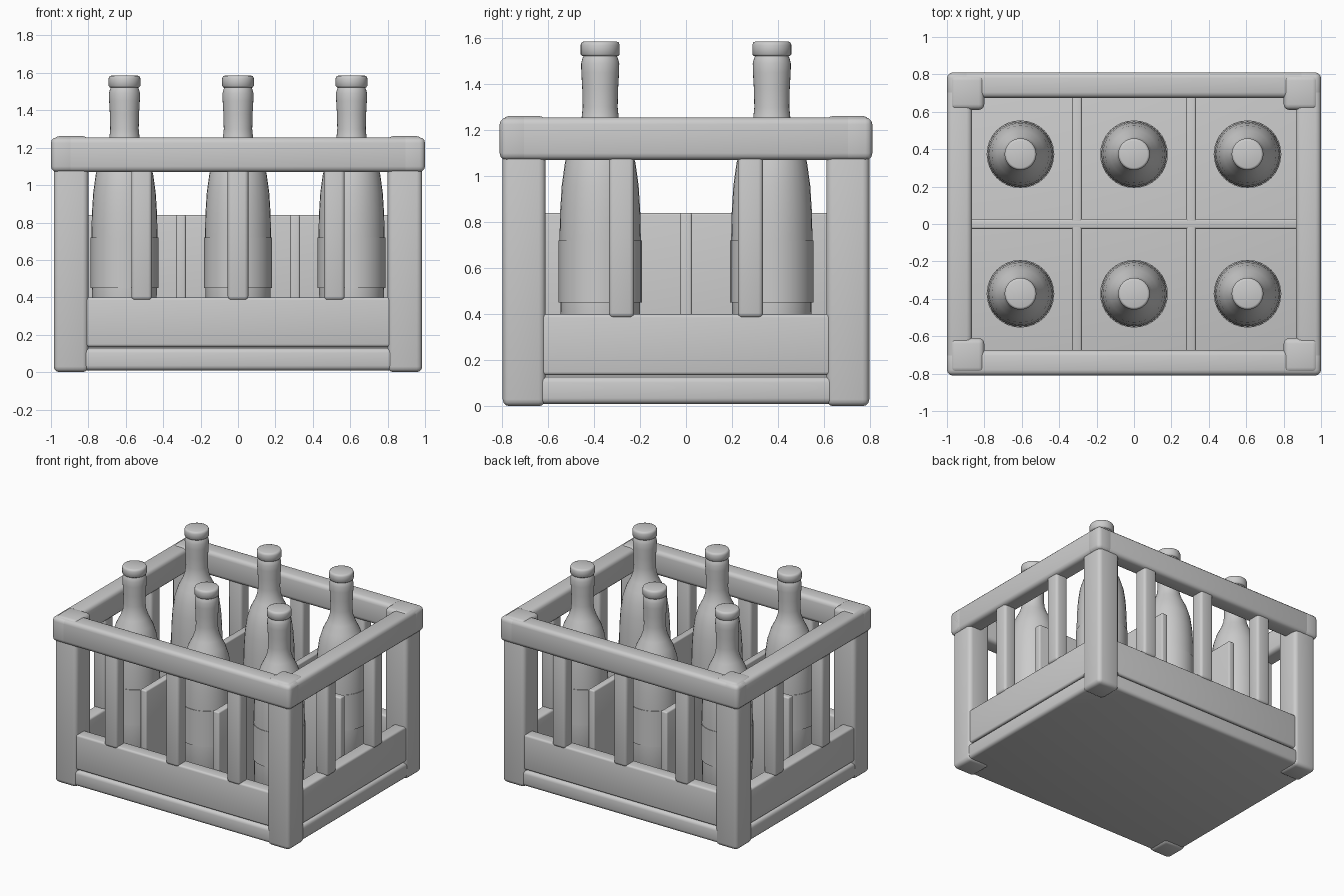
import bpy
import math
from mathutils import Vector

cube = bpy.data.objects.get("Cube")
if cube:
    bpy.data.objects.remove(cube, do_unlink=True)

grey = bpy.data.materials.new("light_grey")
grey.use_nodes = True
grey.diffuse_color = (0.6, 0.6, 0.6, 1)
grey.node_tree.nodes["Principled BSDF"].inputs["Base Color"].default_value = (0.6, 0.6, 0.6, 1)


def finish(obj, name, angle=35):
    obj.name = name
    obj.data.materials.append(grey)
    bpy.ops.object.shade_smooth_by_angle(angle=math.radians(angle))
    return obj


def block(name, low, high, bevel):
    """Rounded box between two opposite corners."""
    low, high = Vector(low), Vector(high)
    bpy.ops.mesh.primitive_cube_add(size=1, location=(low + high) / 2)
    obj = bpy.context.object
    obj.scale = high - low
    bpy.ops.object.transform_apply(location=False, rotation=False, scale=True)
    mod = obj.modifiers.new("rounding", "BEVEL")
    mod.width = bevel
    mod.segments = 3
    bpy.ops.object.modifier_apply(modifier=mod.name)
    return finish(obj, name)


def mirrored_block(name, low, high, bevel, axis):
    """Rounded box plus its mirror image across x (0) or y (1)."""
    block(name, low, high, bevel)
    a, b = list(low), list(high)
    a[axis], b[axis] = -high[axis], -low[axis]
    block(name + "_opposite", a, b, bevel)


def lathe(name, profile, x, y, angle, sides=32):
    """Revolve (radius, height) points around a vertical axis."""
    verts, faces = [], []
    for r, z in profile:
        for i in range(sides):
            t = math.tau * i / sides
            verts.append((r * math.cos(t), r * math.sin(t), z))
    for k in range(len(profile) - 1):
        for i in range(sides):
            j = (i + 1) % sides
            a, b = k * sides, (k + 1) * sides
            faces.append((a + i, a + j, b + j, b + i))
    faces.append(tuple(reversed(range(sides))))
    faces.append(tuple(range(len(verts) - sides, len(verts))))
    mesh = bpy.data.meshes.new(name)
    mesh.from_pydata(verts, [], faces)
    obj = bpy.data.objects.new(name, mesh)
    bpy.context.collection.objects.link(obj)
    obj.location = (x, y, 0)
    bpy.ops.object.select_all(action="DESELECT")
    obj.select_set(True)
    bpy.context.view_layer.objects.active = obj
    return finish(obj, name, angle)


# Crate base and low walls, with a shallow groove between them
block("base", (-0.98, -0.79, 0.01), (0.98, 0.79, 0.128), 0.025)
block("floor", (-0.95, -0.76, 0.1), (0.95, 0.76, 0.145), 0.005)
mirrored_block("long_wall", (-0.96, -0.785, 0.135), (0.96, -0.69, 0.4), 0.015, 1)
mirrored_block("short_wall", (0.88, -0.77, 0.135), (0.975, 0.77, 0.4), 0.015, 0)

# Corner posts
for side in (-1, 1):
    x0, x1 = sorted((side * 0.8, side * 0.985))
    mirrored_block("corner_post", (x0, -0.797, 0), (x1, -0.61, 1.262), 0.03, 1)

# Top rim
mirrored_block("long_rim", (-1, -0.81, 1.07), (1, -0.674, 1.255), 0.03, 1)
mirrored_block("short_rim", (0.865, -0.81, 1.07), (1, 0.81, 1.255), 0.03, 0)

# Upright slats
for x in (-0.515, 0, 0.515):
    mirrored_block("long_side_slat", (x - 0.055, -0.795, 0.385), (x + 0.055, -0.695, 1.12), 0.02, 1)
for y in (-0.28, 0.28):
    mirrored_block("short_side_slat", (0.885, y - 0.055, 0.385), (0.985, y + 0.055, 1.12), 0.02, 0)

# Bottle dividers
block("long_divider", (-0.88, -0.026, 0.12), (0.88, 0.026, 0.84), 0.01)
mirrored_block("cross_divider", (0.279, -0.7, 0.12), (0.331, 0.7, 0.84), 0.01, 0)

# Bottles
body = [(0.15, 0.13), (0.17, 0.16), (0.173, 0.45), (0.177, 0.72), (0.174, 0.85),
        (0.167, 0.96), (0.153, 1.06), (0.128, 1.14), (0.098, 1.2), (0.081, 1.25),
        (0.076, 1.3), (0.078, 1.38), (0.082, 1.45), (0.083, 1.49), (0.078, 1.51),
        (0.07, 1.53)]
cap = [(0.078, 1.522), (0.085, 1.53), (0.085, 1.57), (0.08, 1.582), (0.072, 1.585)]
label = [(0.17, 0.45), (0.181, 0.45), (0.181, 0.72), (0.17, 0.72)]
for x in (-0.607, 0, 0.607):
    for y in (-0.373, 0.373):
        lathe("bottle", body, x, y, 60)
        lathe("bottle_cap", cap, x, y, 50)
        lathe("bottle_label", label, x, y, 35)
